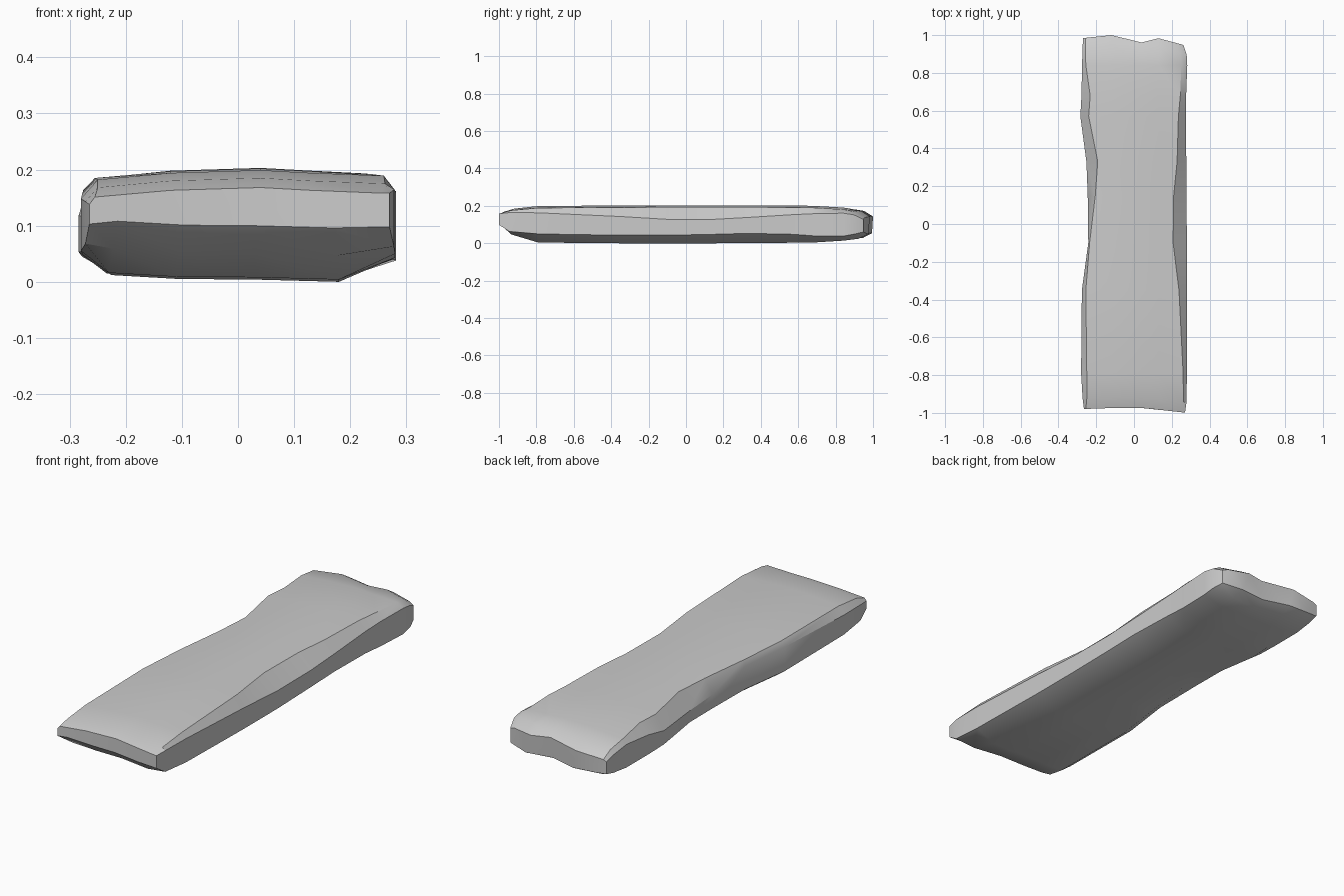
import bpy, bmesh

# Stations along the slab: y, top-left x, left x, right x, top-right x,
# top z, bottom z, left upper z, right upper z, lower side z
STATIONS = [
    (-0.985, -.255, -.265, .270, .255, .165, .102, .140, .160, .100),
    (-0.93, -.250, -.272, .278, .262, .182, .053, .145, .166, .065),
    (-0.79, -.250, -.280, .280, .260, .196, .010, .150, .165, .052),
    (-0.35, -.255, -.276, .280, .238, .199, .006, .165, .145, .045),
    (-0.10, -.235, -.242, .280, .207, .200, .006, .160, .130, .045),
    (0.15, -.205, -.245, .278, .210, .200, .006, .120, .130, .050),
    (0.33, -.192, -.252, .277, .228, .200, .007, .115, .140, .055),
    (0.57, -.240, -.284, .274, .235, .199, .009, .120, .155, .050),
    (0.68, -.232, -.278, .276, .245, .197, .010, .140, .160, .042),
    (0.84, -.255, -.275, .282, .250, .188, .020, .155, .163, .040),
    (0.93, -.258, -.272, .279, .246, .175, .030, .140, .155, .050),
    (0.978, -.255, -.270, .262, .235, .145, .055, .125, .130, .062),
]
# Uneven outline of the broken ends: y offset by x
FRONT = [(-.28, .005), (0, .015), (.13, .002), (.28, -.015)]
BACK = [(-.28, .005), (-.12, .022), (.03, -.02), (.12, .008), (.28, -.035)]


def lookup(table, x):
    for (x0, v0), (x1, v1) in zip(table, table[1:]):
        if x <= x1:
            return v0 + (v1 - v0) * max(0, (x - x0) / (x1 - x0))
    return table[-1][1]


def section(y, tl, l, r, tr, top, bot, lz, rz, low):
    # scoop under the left edge, in the middle of the slab
    scoop = .03 if 0.1 < y < 0.4 else 0
    pts = [(l + .05, bot + .008 + scoop), (l + .17, bot + .001), (.03, bot),
           (r - .10, bot - .004), (r, low), (r, rz),
           (tr, top - .005), (.13, top), (.04, top + .005), (-.12, top),
           (tl, top - .012), (l, lz), (l, low + .005)]
    ring = []
    for x, z in pts:
        dy = 0
        if y < -.9:
            dy = lookup(FRONT, x)
        elif y > .9:
            dy = lookup(BACK, x)
        ring.append((x, y + dy, z))
    return ring


# Weathered stone slab, lofted from the sections
bm = bmesh.new()
rings = [[bm.verts.new(p) for p in section(*s)] for s in STATIONS]
n = len(rings[0])
for a, b in zip(rings, rings[1:]):
    for i in range(n):
        j = (i + 1) % n
        bm.faces.new((a[i], a[j], b[j], b[i]))

# Broken ends: strips between the lower and upper edge of the end ring
for ring in (rings[0], rings[-1]):
    low = [ring[i] for i in (12, 0, 1, 2, 3, 4)]
    up = [ring[i] for i in (11, 10, 9, 8, 7, 6, 5)]
    for i in range(5):
        bm.faces.new((low[i], low[i + 1], up[i + 1], up[i]))
    bm.faces.new((low[5], up[6], up[5]))

bmesh.ops.recalc_face_normals(bm, faces=bm.faces)
zmin = min(v.co.z for v in bm.verts)
for v in bm.verts:
    v.co.z -= zmin
mesh = bpy.data.meshes.new("stone_slab")
bm.to_mesh(mesh)
bm.free()
slab = bpy.data.objects.new("stone_slab", mesh)
bpy.context.collection.objects.link(slab)
bpy.context.view_layer.objects.active = slab
slab.select_set(True)
bpy.ops.object.shade_smooth_by_angle(angle=0.52)
